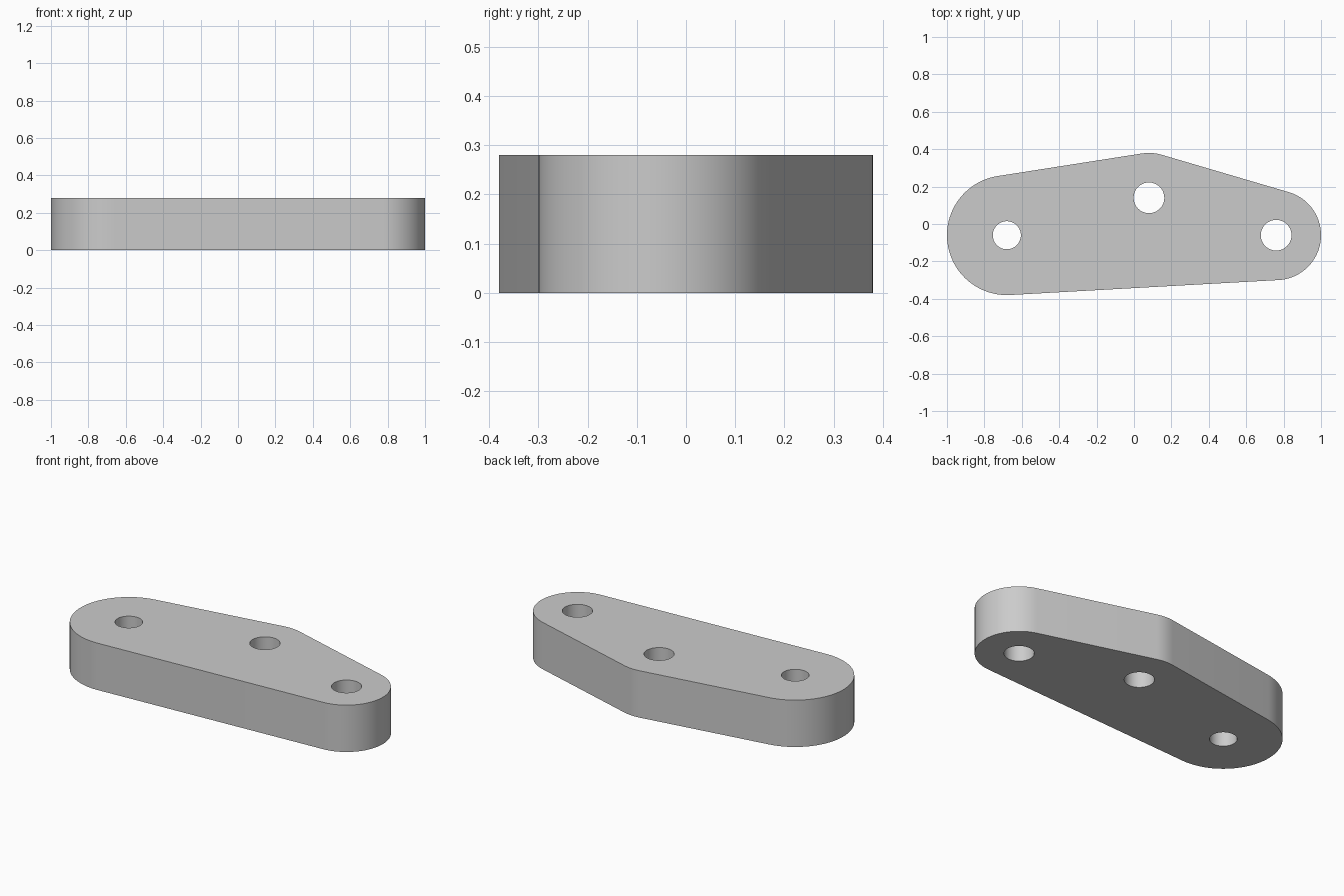
import bpy
import bmesh
from math import asin, atan2, ceil, cos, hypot, pi, radians, sin

if "Cube" in bpy.data.objects:
    bpy.data.objects.remove(bpy.data.objects["Cube"], do_unlink=True)

THICKNESS = 0.28
# Bosses in counter-clockwise order: x, y, outer radius, hole radius
BOSSES = [(-0.68, -0.06, 0.32, 0.075),
          (0.76, -0.06, 0.24, 0.082),
          (0.08, 0.14, 0.24, 0.082)]


def tangent_angle(a, b):
    """Angle of the outward normal of the outer tangent from boss a to boss b."""
    dx, dy = b[0] - a[0], b[1] - a[1]
    return atan2(dy, dx) - pi / 2 + asin((a[2] - b[2]) / hypot(dx, dy))


def arc(x, y, r, start, sweep, steps):
    return [(x + r * cos(start + sweep * i / steps),
             y + r * sin(start + sweep * i / steps)) for i in range(steps + 1)]


def add_loop(bm, points):
    verts = [bm.verts.new((x, y, 0)) for x, y in points]
    return [bm.edges.new((v, verts[i - 1])) for i, v in enumerate(verts)]


# Outline: arcs round the bosses joined by straight tangents
outline = []
for i, boss in enumerate(BOSSES):
    start = tangent_angle(BOSSES[i - 1], boss)
    sweep = (tangent_angle(boss, BOSSES[(i + 1) % 3]) - start) % (2 * pi)
    outline += arc(*boss[:3], start, sweep, ceil(sweep / radians(4)))

# Plate with three through holes
bm = bmesh.new()
edges = add_loop(bm, outline)
for x, y, _, hole in BOSSES:
    edges += add_loop(bm, arc(x, y, hole, 0, 2 * pi, 64)[:-1])
bmesh.ops.triangle_fill(bm, edges=edges, use_beauty=True, normal=(0, 0, 1))
top = bmesh.ops.extrude_face_region(bm, geom=bm.faces[:], use_keep_orig=True)
bmesh.ops.translate(bm, vec=(0, 0, THICKNESS),
                    verts=[g for g in top["geom"] if isinstance(g, bmesh.types.BMVert)])
bmesh.ops.recalc_face_normals(bm, faces=bm.faces[:])
mesh = bpy.data.meshes.new("link_plate")
bm.to_mesh(mesh)
bm.free()
plate = bpy.data.objects.new("link_plate", mesh)
bpy.context.collection.objects.link(plate)

# Plain grey
grey = bpy.data.materials.new("light_grey")
grey.use_nodes = True
colour = (0.6, 0.6, 0.6, 1)
grey.diffuse_color = colour
grey.node_tree.nodes["Principled BSDF"].inputs["Base Color"].default_value = colour
mesh.materials.append(grey)

# Smooth walls, crisp rims
bpy.ops.object.select_all(action="DESELECT")
plate.select_set(True)
bpy.context.view_layer.objects.active = plate
bpy.ops.object.shade_smooth_by_angle(angle=radians(30))
